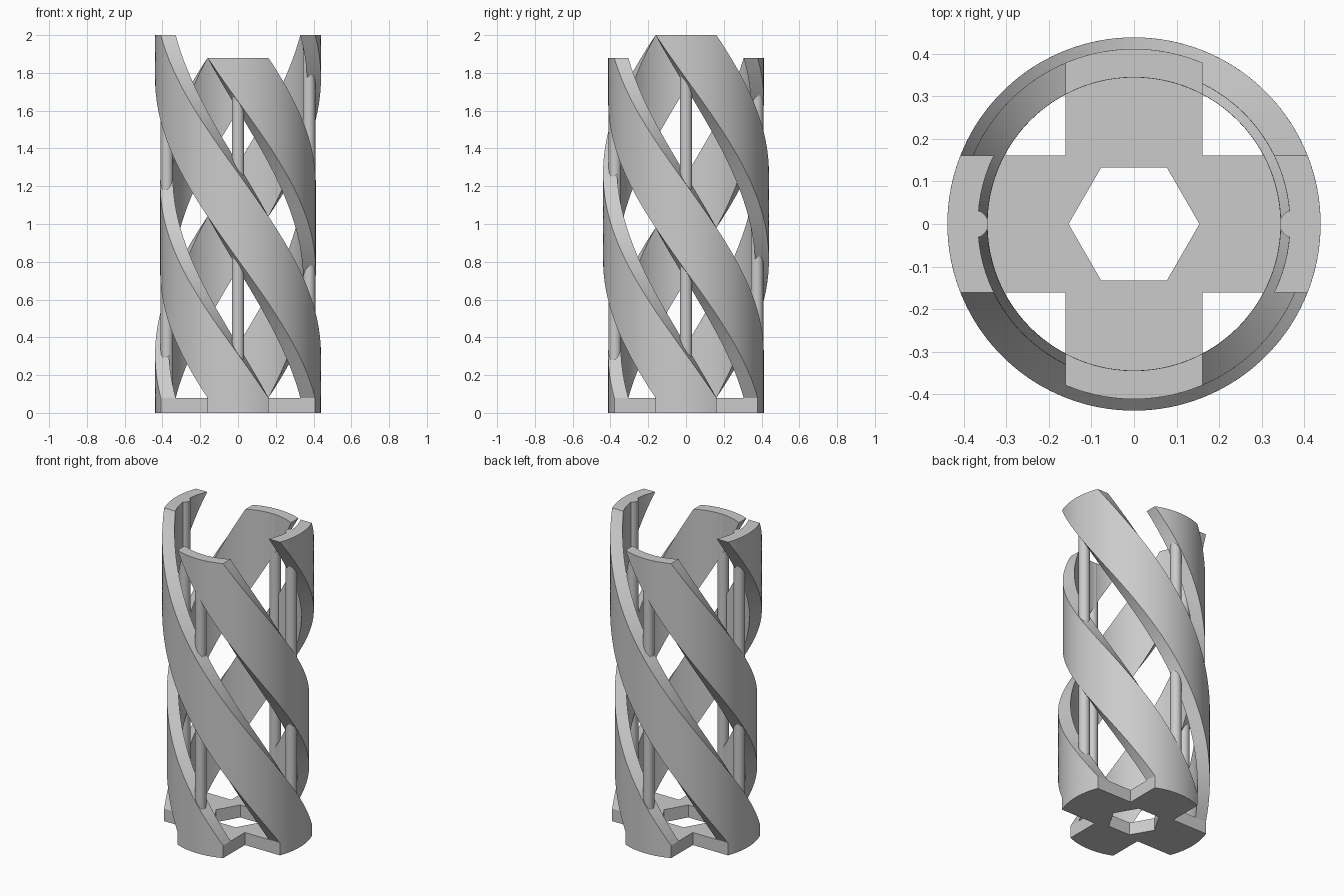
import bpy, bmesh
from math import sin, cos, asin, pi, radians, sqrt

if "Cube" in bpy.data.objects:
    bpy.data.objects.remove(bpy.data.objects["Cube"])

grey = bpy.data.materials.new("light grey")
grey.use_nodes = True
colour = (0.6, 0.6, 0.6, 1)
grey.diffuse_color = colour
grey.node_tree.nodes["Principled BSDF"].inputs["Base Color"].default_value = colour

HALF = 0.161      # half width of arms and bands
FLOOR = 0.08      # base thickness
ARC = 14          # segments across a band
STEPS = 72        # segments along a band


def finish(name, bm, smooth=True):
    bmesh.ops.recalc_face_normals(bm, faces=bm.faces)
    mesh = bpy.data.meshes.new(name)
    bm.to_mesh(mesh)
    bm.free()
    mesh.materials.append(grey)
    obj = bpy.data.objects.new(name, mesh)
    bpy.context.collection.objects.link(obj)
    if smooth:
        bpy.ops.object.select_all(action='DESELECT')
        obj.select_set(True)
        bpy.context.view_layer.objects.active = obj
        bpy.ops.object.shade_smooth_by_angle(angle=radians(30))
    return obj


def arc(radius, turn):
    """Arc of constant chord width, centred on the angle turn."""
    a = asin(HALF / radius)
    return [(radius * cos(turn + a * (2 * i / ARC - 1)),
             radius * sin(turn + a * (2 * i / ARC - 1))) for i in range(ARC + 1)]


def make_band(name, inner, outer, top, start):
    """Parallel-sided ring segment twisted half a turn on its way up."""
    bm = bmesh.new()
    rings = []
    for s in range(STEPS + 1):
        t = s / STEPS
        turn = start - pi * t
        outline = arc(outer, turn) + arc(inner, turn)[::-1]
        z = FLOOR + (top - FLOOR) * t
        rings.append([bm.verts.new((x, y, z)) for x, y in outline])
    n = len(rings[0])
    for low, high in zip(rings, rings[1:]):
        for i in range(n):
            j = (i + 1) % n
            bm.faces.new((low[i], low[j], high[j], high[i]))
    bm.faces.new(rings[0][::-1])
    bm.faces.new(rings[-1])
    finish(name, bm)


def make_rod(name, top, angle):
    bm = bmesh.new()
    bmesh.ops.create_cone(bm, cap_ends=True, segments=32, radius1=0.033,
                          radius2=0.033, depth=top - FLOOR)
    bmesh.ops.translate(bm, verts=bm.verts, vec=(
        0.376 * cos(angle), 0.376 * sin(angle), (top + FLOOR) / 2))
    finish(name, bm)


# Four bands and rods: the side pair is taller and wider than the front and back
sizes = [(0.367, 0.439, 2.0), (0.345, 0.412, 1.88)]
for k, side in enumerate(("left", "back", "right", "front")):
    inner, outer, top = sizes[k % 2]
    make_band(side + "_spiral_band", inner, outer, top, k * pi / 2)
    make_rod(side + "_rod", top, k * pi / 2)

# Cross-shaped base with a hexagonal hole
bm = bmesh.new()
outline = []
for k in range(4):
    outline += arc(sizes[k % 2][1], k * pi / 2)
    corner = k * pi / 2 + pi / 4
    outline.append((HALF * sqrt(2) * cos(corner), HALF * sqrt(2) * sin(corner)))
hexagon = [(0.154 * cos(i * pi / 3), 0.154 * sin(i * pi / 3)) for i in range(6)]
edges = []
for loop in (outline, hexagon):
    verts = [bm.verts.new((x, y, 0)) for x, y in loop]
    edges += [bm.edges.new((verts[i - 1], verts[i])) for i in range(len(verts))]
bmesh.ops.triangle_fill(bm, edges=edges, use_beauty=True, normal=(0, 0, 1))
grown = bmesh.ops.extrude_face_region(bm, geom=bm.faces[:], use_keep_orig=True)
bmesh.ops.translate(bm, vec=(0, 0, FLOOR), verts=[
    g for g in grown["geom"] if isinstance(g, bmesh.types.BMVert)])
finish("cross_base", bm)
